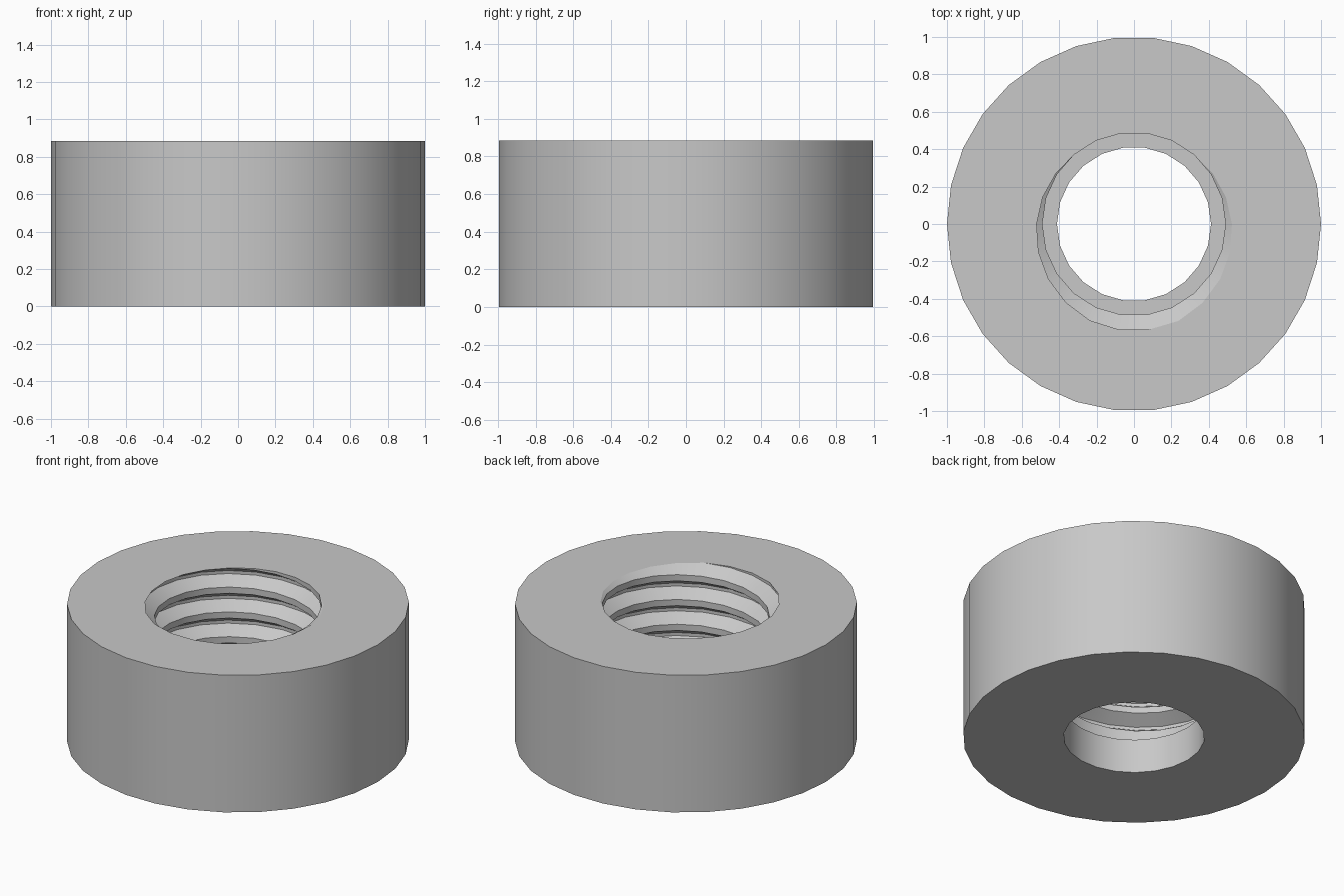
import bpy, bmesh, math

cube = bpy.data.objects.get("Cube")
if cube:
    bpy.data.objects.remove(cube, do_unlink=True)

HEIGHT, SHELF = 0.885, 0.22
OUTER, BORE = 1.0, 0.412
MINOR, DEPTH = 0.49, 0.08
PITCH, FIRST, START = 0.16, 0.124, 0.3
HALF_ROOT, HALF_GROOVE = 0.01, 0.06
OUTER_SIDES, INNER_SIDES, TURNS = 30, 22, 6

steel = bpy.data.materials.new("light_grey_steel")
steel.use_nodes = True
grey = (0.58, 0.58, 0.58, 1)
steel.diffuse_color = grey
steel.node_tree.nodes["Principled BSDF"].inputs["Base Color"].default_value = grey


def groove_centres(turn):
    return [FIRST + PITCH * (k + turn) for k in range(TURNS)]


def thread_radius(z, turn):
    """Radius of the threaded wall at a height, for a fraction of a turn."""
    gap = min([abs(z - c) for c in groove_centres(turn) if c > START])
    cut = (HALF_GROOVE - gap) / (HALF_GROOVE - HALF_ROOT)
    return MINOR + DEPTH * min(max(cut, 0), 1)


def ring_point(bm, r, z, turn):
    a = math.tau * turn
    return bm.verts.new((r * math.cos(a), r * math.sin(a), z))


def skin(bm, columns):
    """Join neighbouring columns of vertices with quads."""
    for a, b in zip(columns, columns[1:]):
        for i in range(len(a) - 1):
            bm.faces.new((a[i], b[i], b[i + 1], a[i + 1]))


bm = bmesh.new()

# Outer wall
skin(bm, [[ring_point(bm, OUTER, z, i / OUTER_SIDES) for z in (0, HEIGHT)]
          for i in range(OUTER_SIDES + 1)])

# Plain lower bore, shelf and right-handed thread
columns = []
for i in range(INNER_SIDES + 1):
    turn = i / INNER_SIDES
    col = [ring_point(bm, BORE, z, turn) for z in (0, SHELF)]
    heights = [SHELF]
    for c in groove_centres(turn):
        heights += [c + d for d in (-HALF_GROOVE, -HALF_ROOT, HALF_ROOT, HALF_GROOVE)]
    heights.append(HEIGHT)
    for z in heights:
        z = min(max(z, SHELF), HEIGHT)
        col.append(ring_point(bm, thread_radius(z, turn), z, turn))
    columns.append(col)
skin(bm, columns)
bmesh.ops.remove_doubles(bm, verts=bm.verts[:], dist=0.0005)

# Flat top and bottom
for level in (0, HEIGHT):
    rim = [e for e in bm.edges if len(e.link_faces) == 1
           and all(abs(v.co.z - level) < 0.001 for v in e.verts)]
    bmesh.ops.triangle_fill(bm, edges=rim, use_beauty=True)
bmesh.ops.recalc_face_normals(bm, faces=bm.faces[:])

mesh = bpy.data.meshes.new("threaded_collar")
bm.to_mesh(mesh)
bm.free()
mesh.materials.append(steel)
collar = bpy.data.objects.new("threaded_collar", mesh)
bpy.context.collection.objects.link(collar)

bpy.ops.object.select_all(action='DESELECT')
collar.select_set(True)
bpy.context.view_layer.objects.active = collar
bpy.ops.object.shade_smooth_by_angle(angle=math.radians(28))
